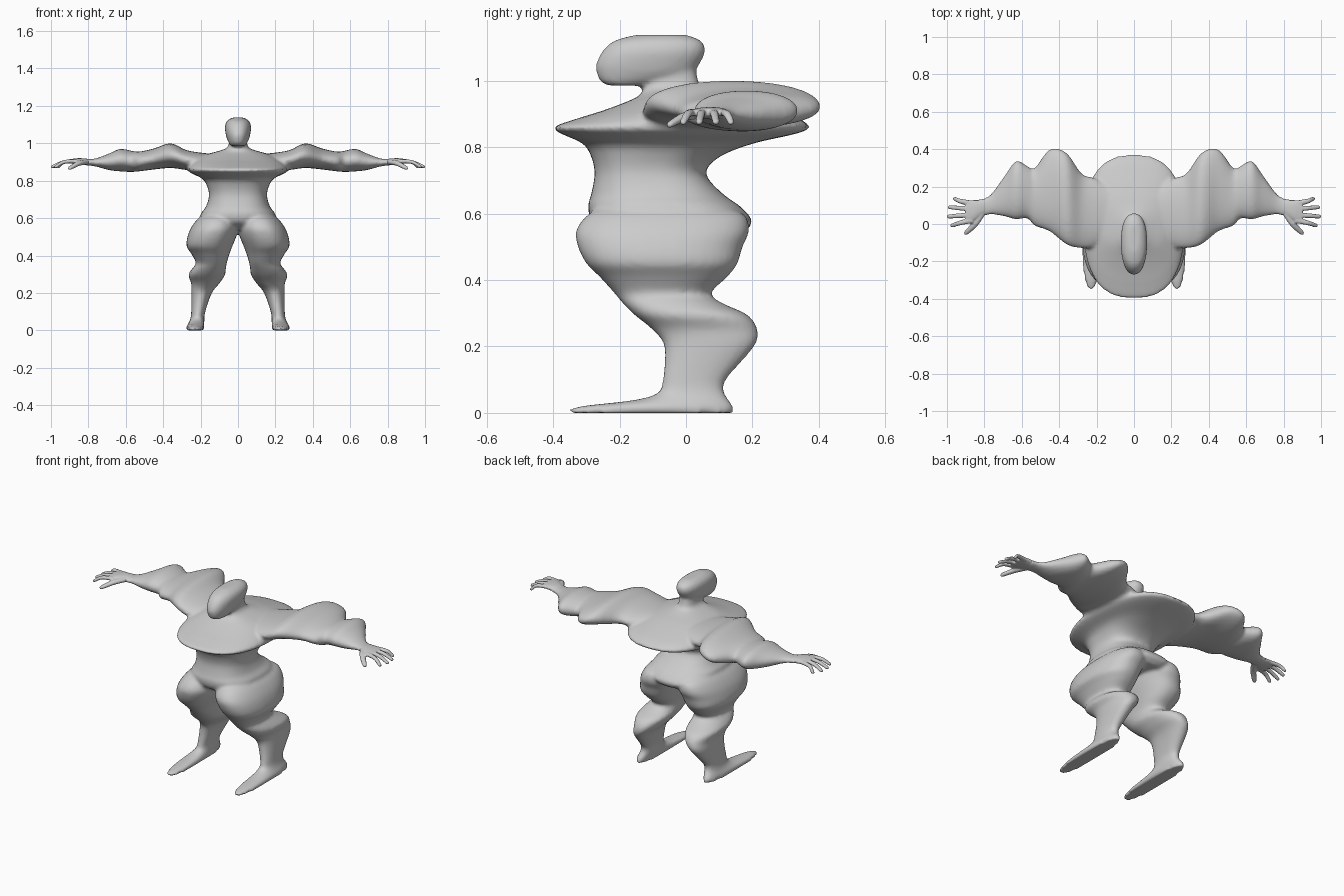
import bpy, bmesh, math
from mathutils import Vector

if "Cube" in bpy.data.objects:
    bpy.data.objects.remove(bpy.data.objects["Cube"])

grey = bpy.data.materials.new("plain grey")
grey.diffuse_color = (0.6, 0.6, 0.6, 1)
grey.use_nodes = True
grey.node_tree.nodes["Principled BSDF"].inputs["Base Color"].default_value = grey.diffuse_color


def spline(rows, steps=4):
    """Catmull-Rom resampling of the section rows."""
    out = []
    for i in range(len(rows) - 1):
        p0, p1 = rows[max(i - 1, 0)], rows[i]
        p2, p3 = rows[i + 1], rows[min(i + 2, len(rows) - 1)]
        for s in range(steps):
            t = s / steps
            out.append([0.5 * (2 * b + (c - a) * t + (2 * a - 5 * b + 4 * c - d) * t * t
                               + (3 * b - a - 3 * c + d) * t ** 3)
                        for a, b, c, d in zip(p0, p1, p2, p3)])
    return out + [list(rows[-1])]


def loft(bm, rows, place, power=2.3, sides=40):
    """Skin rounded sections (position, a0, a1, b0, b1)."""
    rings = []
    for pos, a0, a1, b0, b1 in spline(rows):
        ring = []
        for k in range(sides):
            t = 2 * math.pi * k / sides
            c, s = math.cos(t), math.sin(t)
            u = math.copysign(abs(c) ** (2 / power), c)
            v = math.copysign(abs(s) ** (2 / power), s)
            a = (a0 + a1) / 2 + u * (a1 - a0) / 2
            b = (b0 + b1) / 2 + v * (b1 - b0) / 2
            ring.append(bm.verts.new(place(pos, a, b)))
        rings.append(ring)
    faces = [bm.faces.new(rings[0]), bm.faces.new(rings[-1])]
    for r, q in zip(rings, rings[1:]):
        for k in range(sides):
            j = (k + 1) % sides
            faces.append(bm.faces.new((r[k], r[j], q[j], q[k])))
    bmesh.ops.recalc_face_normals(bm, faces=faces)


def finger(bm, points, radii):
    """Round tapered digit along a short path."""
    path = spline([(*p, r) for p, r in zip(points, radii)], 5)
    d = Vector(points[-1]) - Vector(points[0])
    side = Vector((-d.y, d.x, 0)).normalized()
    up = d.cross(side).normalized()
    loft_rows = [Vector(p[:3]) for p in path]
    rings = [[bm.verts.new(c + p[3] * (math.cos(k * math.pi / 6) * side
                                       + 0.8 * math.sin(k * math.pi / 6) * up))
              for k in range(12)] for c, p in zip(loft_rows, path)]
    faces = [bm.faces.new(rings[0]), bm.faces.new(rings[-1])]
    for r, q in zip(rings, rings[1:]):
        for k in range(12):
            j = (k + 1) % 12
            faces.append(bm.faces.new((r[k], r[j], q[j], q[k])))
    bmesh.ops.recalc_face_normals(bm, faces=faces)


def mirror(bm):
    """Copy everything across x = 0."""
    dup = bmesh.ops.duplicate(bm, geom=bm.verts[:] + bm.edges[:] + bm.faces[:])["geom"]
    for v in dup:
        if isinstance(v, bmesh.types.BMVert):
            v.co.x *= -1
    bmesh.ops.reverse_faces(bm, faces=[f for f in dup if isinstance(f, bmesh.types.BMFace)])


def finish(name, bm, voxel, smooth):
    me = bpy.data.meshes.new(name)
    bm.to_mesh(me)
    bm.free()
    me.materials.append(grey)
    ob = bpy.data.objects.new(name, me)
    bpy.context.collection.objects.link(ob)
    rm = ob.modifiers.new("blend", 'REMESH')
    rm.mode, rm.voxel_size, rm.use_smooth_shade = 'VOXEL', voxel, True
    sm = ob.modifiers.new("soften", 'SMOOTH')
    sm.factor, sm.iterations = 0.5, smooth
    for p in me.polygons:
        p.use_smooth = True


up_z = lambda z, x, y: (x, y, z)
along_x = lambda x, y, z: (x, y, z)

# Legs and feet
bm = bmesh.new()
loft(bm, [(.64, .07, .14, -.2, .06), (.60, .02, .21, -.29, .17), (.55, .0, .25, -.33, .19),
          (.50, .01, .27, -.325, .17), (.45, .03, .275, -.30, .155), (.41, .045, .25, -.26, .125),
          (.36, .06, .225, -.215, .075), (.33, .065, .245, -.19, .11), (.295, .07, .265, -.155, .185),
          (.25, .1, .25, -.10, .215), (.2, .14, .25, -.065, .205), (.1, .175, .25, -.07, .12),
          (.06, .18, .255, -.085, .115), (.038, .18, .265, -.16, .13), (.022, .18, .275, -.30, .14),
          (.01, .18, .278, -.352, .143), (0, .18, .278, -.35, .143)], up_z)

# Arms, from inside the chest to the wrist
loft(bm, [(.08, -.05, .16, .88, .94), (.2, -.12, .24, .85, .95), (.28, -.13, .27, .858, .965),
          (.36, -.11, .38, .868, 1.0), (.45, -.04, .40, .86, .972), (.53, -.01, .30, .85, .955),
          (.57, .03, .31, .847, .96), (.63, .025, .337, .85, .97), (.69, .04, .26, .857, .945),
          (.77, .05, .155, .878, .917), (.84, .03, .13, .884, .92)], along_x, 2.1)
mirror(bm)

# Pelvis, waist, flared chest and neck
loft(bm, [(.54, -.12, .12, -.22, .17), (.575, -.19, .19, -.28, .2), (.62, -.2, .2, -.295, .165),
          (.66, -.172, .172, -.285, .11), (.72, -.155, .155, -.275, .06), (.77, -.165, .165, -.285, .10),
          (.81, -.19, .19, -.31, .2), (.84, -.25, .25, -.375, .33), (.86, -.27, .27, -.398, .372),
          (.885, -.26, .26, -.33, .34), (.91, -.23, .23, -.25, .27), (.94, -.17, .17, -.17, .17),
          (.96, -.1, .1, -.135, .09), (.98, -.055, .055, -.13, .045), (1.03, -.045, .045, -.13, .03)],
     up_z, 2.5)

# Head
loft(bm, [(.985, -.035, .035, -.23, -.12), (.995, -.045, .045, -.255, -.08),
          (1.02, -.058, .058, -.268, .01), (1.05, -.066, .066, -.27, .04),
          (1.09, -.07, .07, -.25, .058), (1.12, -.058, .058, -.215, .045),
          (1.138, -.03, .03, -.15, .0)], up_z)
finish("body", bm, .01, 4)

# Hands: palm, four fingers, thumb
bm = bmesh.new()
loft(bm, [(.77, .07, .135, .885, .912), (.82, .04, .128, .884, .919), (.86, .015, .128, .888, .92),
          (.9, .01, .122, .892, .915)], along_x)
for root, tip, end in [(.11, .135, .968), (.08, .09, .995), (.05, .04, 1.0), (.02, -.008, .982)]:
    finger(bm, [(.86, root, .904), (.93, (root + tip) / 2, .9), (end - .01, tip, .876), (end, tip, .872)],
           [.015, .013, .011, .005])
finger(bm, [(.81, .06, .9), (.85, .0, .893), (.895, -.045, .87), (.905, -.055, .864)],
       [.018, .017, .013, .006])
mirror(bm)
finish("hands", bm, .005, 2)
